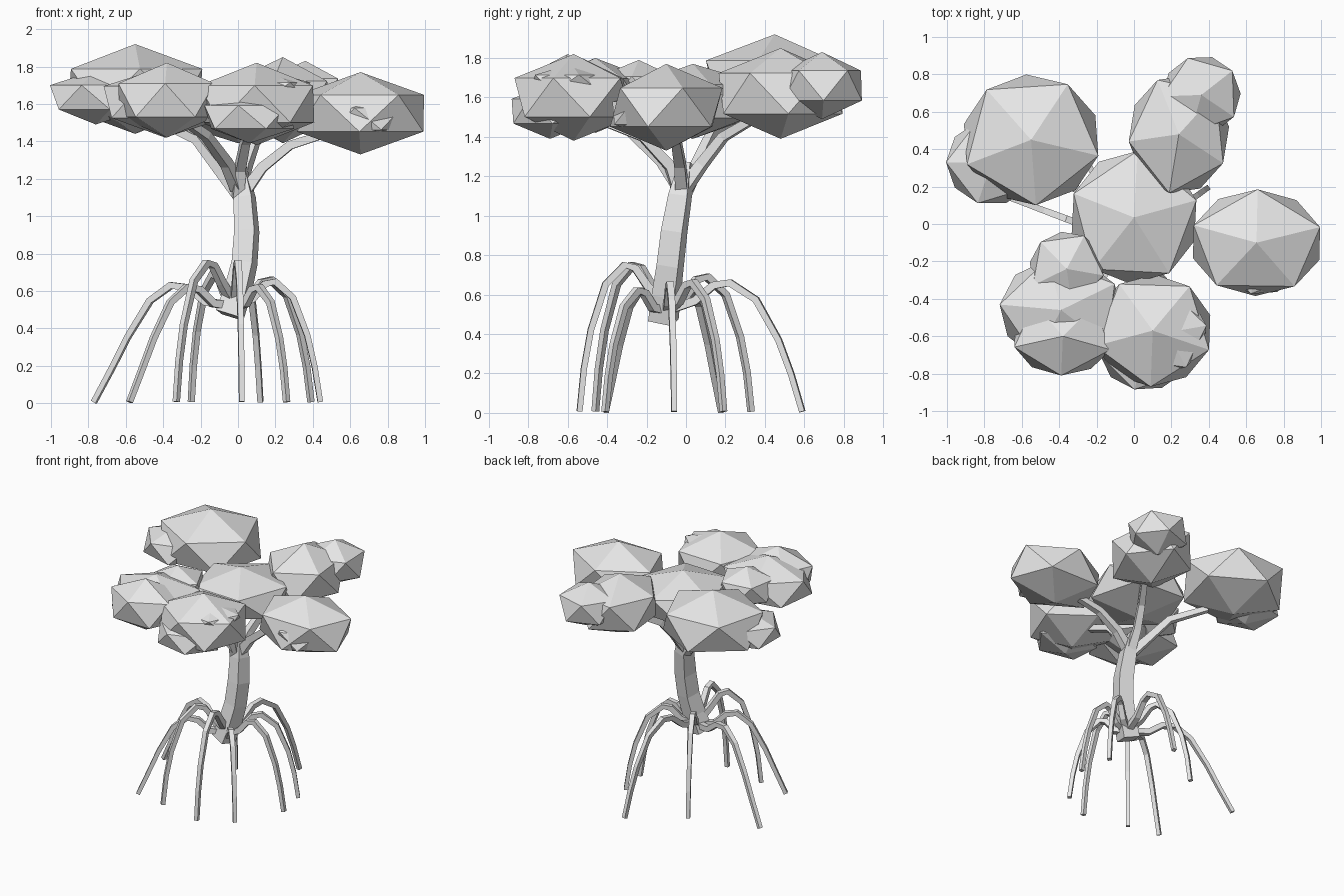
import bpy, bmesh
from math import cos, sin, pi, radians
from mathutils import Vector, Matrix

cube = bpy.data.objects.get("Cube")
if cube:
    bpy.data.objects.remove(cube, do_unlink=True)

mat = bpy.data.materials.new("plain_grey")
mat.use_nodes = True
grey = (0.8, 0.8, 0.8, 1)
mat.diffuse_color = grey
mat.node_tree.nodes["Principled BSDF"].inputs["Base Color"].default_value = grey


def finish(name, bm):
    """Turn a bmesh into a flat-shaded object."""
    bmesh.ops.recalc_face_normals(bm, faces=bm.faces)
    mesh = bpy.data.meshes.new(name)
    bm.to_mesh(mesh)
    bm.free()
    mesh.materials.append(mat)
    obj = bpy.data.objects.new(name, mesh)
    bpy.context.collection.objects.link(obj)


def tube(name, path, radii, side):
    """Sweep a square section along a path; side fixes the roll."""
    pts = [Vector(p) for p in path]
    bm = bmesh.new()
    rings = []
    for i, p in enumerate(pts):
        tangent = (pts[min(i + 1, len(pts) - 1)] - pts[max(i - 1, 0)]).normalized()
        v = tangent.cross(side).normalized()
        u = v.cross(tangent)
        corners = [pi / 4 + k * pi / 2 for k in range(4)]
        rings.append([bm.verts.new(p + radii[i] * (cos(a) * u + sin(a) * v)) for a in corners])
    for a, b in zip(rings, rings[1:]):
        for k in range(4):
            bm.faces.new((a[k], a[k - 1], b[k - 1], b[k]))
    bm.faces.new(rings[0])
    bm.faces.new(rings[-1])
    finish(name, bm)


def outward_side(start, end):
    """Horizontal direction across the line from start to end."""
    d = Vector(end) - Vector(start)
    return Vector((-d.y, d.x, 0)).normalized()


def foliage(name, centre, ring, height, turn):
    """Flattened icosahedron; ring is the radius of its corner rings."""
    bm = bmesh.new()
    bmesh.ops.create_icosphere(bm, subdivisions=1, radius=1)
    # Put one corner of the upper ring at the wanted angle
    upper = [v for v in bm.verts if 0 < v.co.z < 0.9]
    first = max(upper, key=lambda v: v.co.x).co
    spin = Matrix.Rotation(radians(turn) + Vector((1, 0)).angle_signed(first.xy), 4, 'Z')
    bm.transform(Matrix.Translation(centre)
                 @ Matrix.Diagonal((ring[0] / 0.894, ring[1] / 0.894, height, 1)) @ spin)
    finish(name, bm)


# Curved leaning trunk
tube("trunk",
     [(-0.045, -0.115, 0.47), (0, -0.1, 0.6), (0.035, -0.08, 0.75), (0.047, -0.06, 0.92),
      (0.035, -0.03, 1.1), (0.01, 0, 1.27)],
     [0.088, 0.085, 0.08, 0.078, 0.07, 0.04], Vector((cos(0.26), -sin(0.26), 0)))

# Branches fanning out into the canopy
branches = {
    "back_right": [(0.02, -0.02, 1.1), (-0.09, 0.05, 1.24), (-0.22, 0.13, 1.41), (-0.45, 0.28, 1.52)],
    "left": [(0.03, -0.02, 1.12), (0.13, -0.03, 1.26), (0.28, -0.05, 1.38), (0.5, -0.08, 1.45)],
    "back_left": [(0.02, -0.02, 1.12), (0.04, 0.08, 1.26), (0.09, 0.19, 1.4), (0.2, 0.36, 1.5)],
    "front_left": [(0, -0.03, 1.1), (0.01, -0.08, 1.25), (0.04, -0.22, 1.4), (0.08, -0.48, 1.5)],
    "front_right": [(0, -0.03, 1.15), (-0.06, -0.12, 1.28), (-0.17, -0.28, 1.43), (-0.3, -0.42, 1.52)],
}
for name, path in branches.items():
    tube("branch_" + name, path, [0.045, 0.038, 0.033, 0.028], outward_side(path[0], path[-1]))

# Arching stilt roots: foot x, foot y, peak height, slope of the outer leg
feet = [(0.12, 0.59, 0.66, 0.4), (-0.25, 0.33, 0.69, 0), (0.39, 0.19, 0.66, 0.1),
        (-0.77, 0.18, 0.63, 1), (0.44, -0.06, 0.65, 0.2), (0.26, -0.41, 0.62, 0.1),
        (-0.58, -0.41, 0.62, 0.9), (-0.33, -0.46, 0.75, 0), (0.02, -0.54, 0.75, 0)]
# Steep reach, sloped reach, height
arch = [(0.22, 0.2, 0.86), (0.36, 0.33, 0.98), (0.48, 0.45, 1), (0.7, 0.6, 0.87),
        (0.87, 0.76, 0.56), (0.95, 0.87, 0.3), (1, 1, 0.01)]
crown = Vector((-0.02, -0.1, 0.52))
for i, (x, y, peak, slope) in enumerate(feet):
    foot = Vector((x, y, 0))
    path = [crown]
    for steep, sloped, h in arch:
        p = crown.lerp(foot, steep + (sloped - steep) * slope)
        path.append((p.x, p.y, h * peak))
    tube(f"root_{i + 1}", path, [0.033, 0.029, 0.027, 0.026, 0.024, 0.022, 0.021, 0.02],
         outward_side(crown, foot))

# Leaf clumps: centre, ring radii, half height, turn in degrees
foliage("canopy_centre", (0, 0.035, 1.58), (0.345, 0.355), 0.19, 15)
foliage("canopy_back_right", (-0.55, 0.45, 1.68), (0.37, 0.35), 0.24, -14)
foliage("canopy_back_right_small", (-0.76, 0.33, 1.635), (0.245, 0.23), 0.145, 36)
foliage("canopy_back_left", (0.24, 0.48, 1.62), (0.27, 0.32), 0.23, -29)
foliage("canopy_back_left_small", (0.36, 0.69, 1.66), (0.21, 0.21), 0.17, -34)
foliage("canopy_left", (0.655, -0.1, 1.55), (0.355, 0.285), 0.22, 17)
foliage("canopy_left_small", (0.68, -0.15, 1.52), (0.23, 0.23), 0.13, 40)
foliage("canopy_front_left", (0.1, -0.57, 1.6), (0.32, 0.3), 0.22, -20)
foliage("canopy_front_left_low", (0.06, -0.69, 1.53), (0.24, 0.2), 0.14, 40)
foliage("canopy_front_left_high", (0.18, -0.58, 1.67), (0.21, 0.21), 0.1, 10)
foliage("canopy_front_right", (-0.38, -0.6, 1.62), (0.27, 0.21), 0.2, -20)
foliage("canopy_front_right_wide", (-0.39, -0.46, 1.61), (0.33, 0.28), 0.19, 30)
foliage("canopy_front_right_small", (-0.36, -0.24, 1.64), (0.2, 0.2), 0.15, -10)
